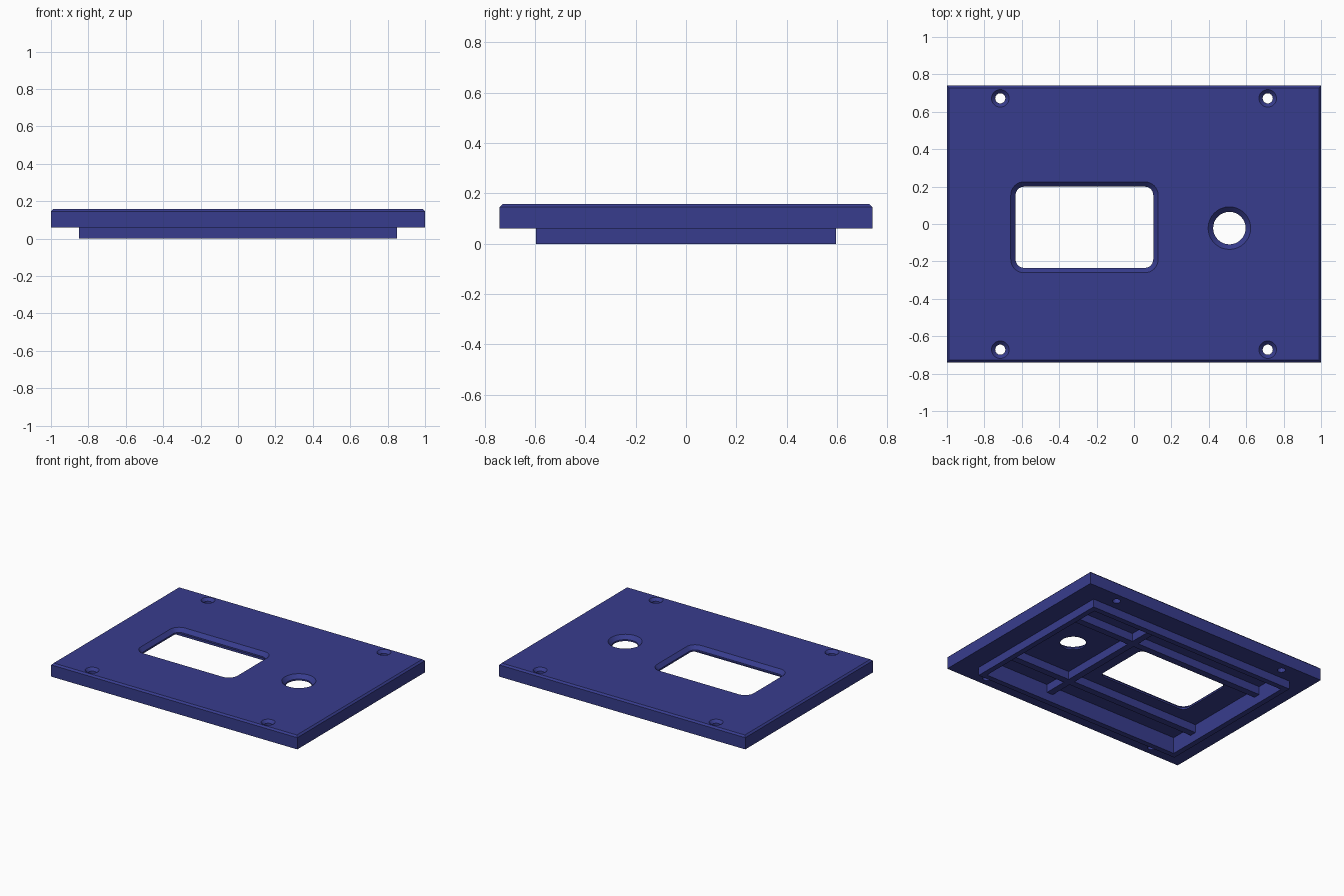
import bpy, bmesh, math

if "Cube" in bpy.data.objects:
    bpy.data.objects.remove(bpy.data.objects["Cube"])

blue = bpy.data.materials.new("dark blue")
blue.diffuse_color = (0.039, 0.046, 0.27, 1)
blue.use_nodes = True
blue.node_tree.nodes["Principled BSDF"].inputs["Base Color"].default_value = blue.diffuse_color

TOP, SEAT, CEIL = 0.158, 0.06, 0.12   # plate top, plate underside, pocket ceiling


def rounded(cx, cy, hx, hy, r, seg=8):
    """Outline of a rounded rectangle (a circle when hx = hy = r)."""
    pts = []
    for k, (sx, sy) in enumerate([(1, 1), (-1, 1), (-1, -1), (1, -1)]):
        for i in range(seg + 1):
            if r == hx == hy and i == seg:
                continue
            a = math.pi / 2 * (k + i / seg)
            pts.append((cx + sx * (hx - r) + r * math.cos(a),
                        cy + sy * (hy - r) + r * math.sin(a)))
    return pts


def rect(hx, hy, cx=0, cy=0):
    return [(cx + hx, cy + hy), (cx - hx, cy + hy), (cx - hx, cy - hy), (cx + hx, cy - hy)]


def loft(name, layers):
    """Closed solid through stacked outlines given as (outline, z)."""
    bm = bmesh.new()
    rings = [[bm.verts.new((x, y, z)) for x, y in pts] for pts, z in layers]
    n = len(rings[0])
    for a, b in zip(rings, rings[1:]):
        for i in range(n):
            j = (i + 1) % n
            bm.faces.new((a[i], a[j], b[j], b[i]))
    bm.faces.new(rings[0][::-1])
    bm.faces.new(rings[-1])
    bmesh.ops.recalc_face_normals(bm, faces=bm.faces)
    me = bpy.data.meshes.new(name)
    bm.to_mesh(me)
    bm.free()
    ob = bpy.data.objects.new(name, me)
    bpy.context.collection.objects.link(ob)
    me.materials.append(blue)
    return ob


def cut(target, cutter):
    bpy.context.view_layer.objects.active = target
    m = target.modifiers.new("cut", 'BOOLEAN')
    m.operation, m.object, m.solver = 'DIFFERENCE', cutter, 'EXACT'
    bpy.ops.object.modifier_apply(modifier=m.name)
    bpy.data.objects.remove(cutter)


def flared_cutter(cx, cy, hx, hy, r, flare, depth):
    """Opening that widens by flare over depth below the top."""
    small = rounded(cx, cy, hx, hy, r)
    e = 0.01
    g = flare * (1 + e / depth)
    wide = rounded(cx, cy, hx + g, hy + g, r + g)
    return loft("cutter", [(small, -0.1), (small, TOP - depth), (wide, TOP + e)])


# Cover plate with chamfered top edge
plate = loft("cover_plate", [(rect(1, 0.74), SEAT), (rect(1, 0.74), TOP - 0.012),
                             (rect(0.988, 0.728), TOP)])
# Pocket in the underside, inside the lip
cut(plate, loft("cutter", [(rect(0.81, 0.555), -0.1), (rect(0.81, 0.555), CEIL)]))
# Display window and round button hole
cut(plate, flared_cutter(-0.265, -0.0175, 0.368, 0.217, 0.045, 0.026, 0.026))
cut(plate, flared_cutter(0.51, -0.022, 0.087, 0.087, 0.087, 0.027, 0.027))
# Countersunk screw holes
for sx in (-1, 1):
    for sy in (-1, 1):
        cut(plate, flared_cutter(sx * 0.715, sy * 0.672, 0.027, 0.027, 0.027, 0.02, 0.02))

# Locating lip under the plate
lip = loft("locating_lip", [(rect(0.85, 0.595), 0), (rect(0.85, 0.595), SEAT)])
cut(lip, loft("cutter", [(rect(0.81, 0.555), -0.1), (rect(0.81, 0.555), 0.2)]))

# Stiffening ribs in the pocket
for name, shape in [("back_rib", rect(0.81, 0.025, 0, 0.305)),
                    ("front_rib", rect(0.81, 0.025, 0, -0.355)),
                    ("cross_rib", rect(0.025, 0.555, 0.265, 0))]:
    loft(name, [(shape, SEAT), (shape, CEIL)])

# Smooth the round openings, keep edges sharp
bpy.ops.object.select_all(action='DESELECT')
plate.select_set(True)
bpy.context.view_layer.objects.active = plate
bpy.ops.object.shade_smooth_by_angle(angle=math.radians(30))
